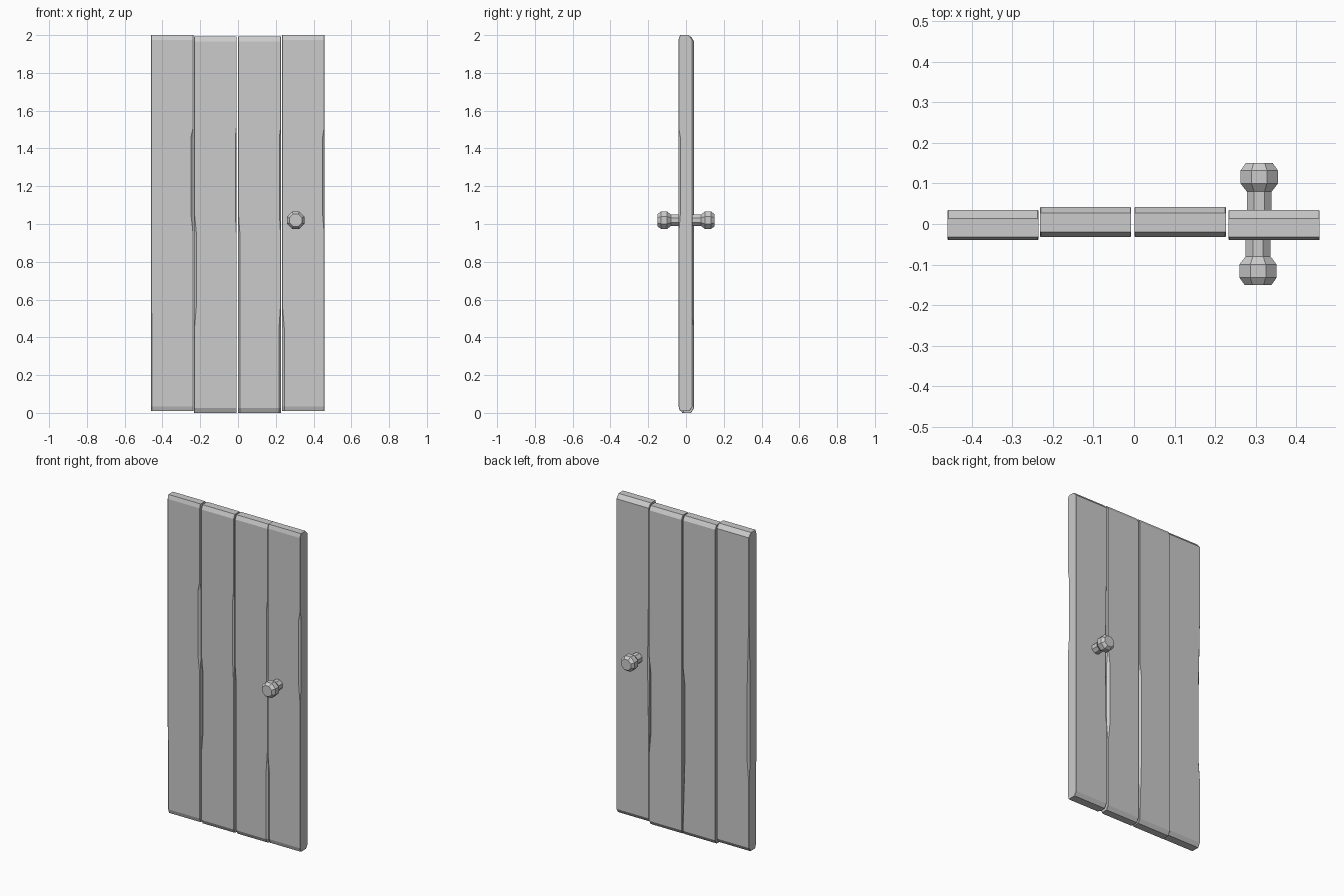
import bpy, bmesh, math
from mathutils import Matrix

if "Cube" in bpy.data.objects:
    bpy.data.objects.remove(bpy.data.objects["Cube"])

GREY = (0.6, 0.6, 0.6, 1)
mat = bpy.data.materials.new("plain grey")
mat.use_nodes = True
mat.diffuse_color = GREY
mat.node_tree.nodes["Principled BSDF"].inputs["Base Color"].default_value = GREY


def add_object(name, bm):
    bmesh.ops.recalc_face_normals(bm, faces=bm.faces)
    mesh = bpy.data.meshes.new(name)
    bm.to_mesh(mesh)
    bm.free()
    mesh.materials.append(mat)
    obj = bpy.data.objects.new(name, mesh)
    bpy.context.collection.objects.link(obj)
    return obj


def loft(bm, rings):
    rows = [[bm.verts.new(p) for p in ring] for ring in rings]
    for a, b in zip(rows, rows[1:]):
        for i in range(len(a)):
            j = (i + 1) % len(a)
            bm.faces.new((a[i], a[j], b[j], b[i]))
    bm.faces.new(rows[0])
    bm.faces.new(rows[-1])


def chip(z, spans):
    """Chamfer size of a worn corner at height z."""
    for low, high, size in spans:
        if low <= z <= high:
            return size
    return 0.002


def plank(name, x0, x1, y0, y1, z0, z1, wear, top, bottom):
    """Board with worn corners; wear lists chips per corner."""
    levels = [z0, z0 + 0.025, 0.45, 0.57, 0.95, 1.05, 1.46, 1.51, z1 - 0.025, z1]
    rings = []
    for k, z in enumerate(levels):
        front, back = bottom if k == 0 else top if k == len(levels) - 1 else (0, 0)
        ya, yb = y0 + front, y1 - back
        fl, fr, br, bl = (chip(z, wear.get(c, ())) for c in ("fl", "fr", "br", "bl"))
        rings.append([(x0 + fl, ya, z), (x1 - fr, ya, z),
                      (x1, ya + fr, z), (x1, yb - br, z),
                      (x1 - br, yb, z), (x0 + bl, yb, z),
                      (x0, yb - bl, z), (x0, ya + fl, z)])
    bm = bmesh.new()
    loft(bm, rings)
    return add_object(name, bm)


# Four upright boards, from the -x side to the +x side
plank("outer_plank_right", -0.46, -0.236, -0.04, 0.035, 0.01, 2.0,
      {"fl": [(0, 0.5, 0.006)], "fr": [(1.04, 1.48, 0.013)],
       "bl": [(0.5, 1.1, 0.012)]}, (0.008, 0.022), (0.008, 0.015))
plank("inner_plank_right", -0.232, -0.007, -0.032, 0.042, 0.0, 1.992,
      {"fl": [(0.5, 1.0, 0.012)], "fr": [(1.0, 1.48, 0.007)],
       "br": [(0.4, 1.0, 0.014)]}, (0.012, 0.015), (0.012, 0.015))
plank("inner_plank_left", 0.001, 0.227, -0.032, 0.042, 0.0, 1.992,
      {"fl": [(0, 1.0, 0.009)], "fr": [(1.0, 1.48, 0.008), (0, 0.5, 0.01)],
       "br": [(0.5, 1.0, 0.014)]}, (0.012, 0.015), (0.012, 0.015))
plank("outer_plank_left", 0.233, 0.458, -0.04, 0.035, 0.01, 2.0,
      {"fl": [(0, 0.5, 0.012)], "fr": [(1.0, 1.48, 0.01)],
       "bl": [(0.9, 1.3, 0.008)]}, (0.008, 0.022), (0.008, 0.015))

# Eight-sided knobs on both faces: (radius, distance from middle)
PROFILE = [(0.032, 0.02), (0.032, 0.08), (0.048, 0.1), (0.048, 0.132), (0.034, 0.151)]
for name, side, x in (("front_knob", -1, 0.306), ("back_knob", 1, 0.309)):
    bm = bmesh.new()
    rings = []
    for r, d in PROFILE:
        angles = [math.tau * (i + 0.5) / 8 for i in range(8)]
        rings.append([(r * math.cos(a) * 1.04, side * d, r * math.sin(a) * 1.04) for a in angles])
    loft(bm, rings)
    bmesh.ops.transform(bm, matrix=Matrix.Translation((x, 0, 1.02)), verts=bm.verts)
    add_object(name, bm)
